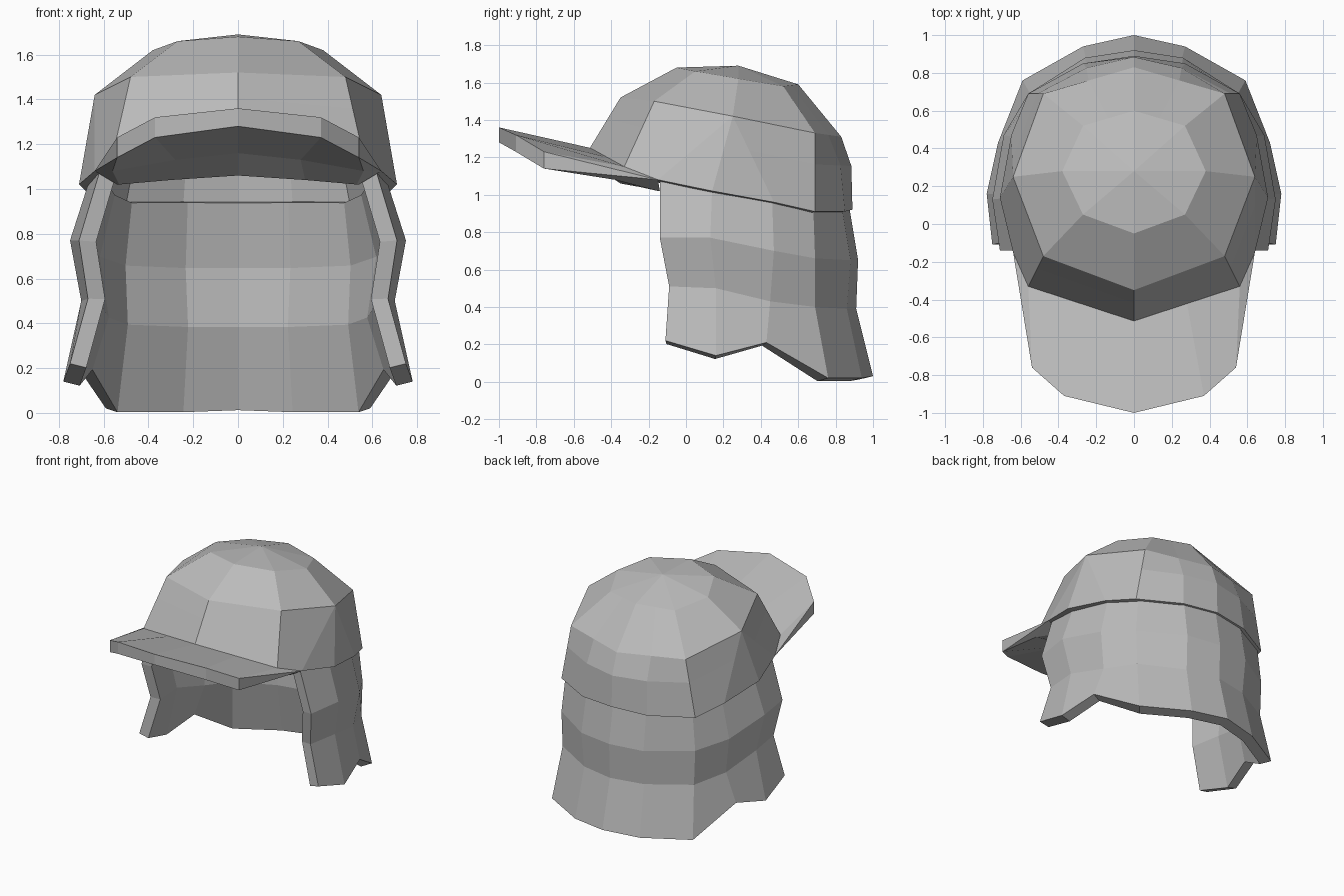
import bpy
import bmesh
from mathutils import Vector

cube = bpy.data.objects.get("Cube")
if cube:
    bpy.data.objects.remove(cube, do_unlink=True)

# Single cloth colour
cloth = bpy.data.materials.new("grey cloth")
cloth.use_nodes = True
grey = (0.5, 0.5, 0.5, 1.0)
cloth.diffuse_color = grey
cloth.node_tree.nodes["Principled BSDF"].inputs["Base Color"].default_value = grey


def mirrored(half):
    """Complete a half row of points across x = 0."""
    half = [Vector(p) for p in half]
    other = [Vector((-p.x, p.y, p.z)) for p in reversed(half) if p.x > 0]
    return half + other


def loft(name, rows, wrap_columns=False, wrap_rows=False, thickness=0.0):
    """Skin rows of points; repeated points collapse into fans."""
    bm = bmesh.new()
    grid = [[bm.verts.new(p) for p in row] for row in rows]
    row_count, column_count = len(grid), len(grid[0])
    for r in range(row_count if wrap_rows else row_count - 1):
        upper, lower = grid[r], grid[(r + 1) % row_count]
        for c in range(column_count if wrap_columns else column_count - 1):
            d = (c + 1) % column_count
            bm.faces.new((upper[c], lower[c], lower[d], upper[d]))
    bmesh.ops.remove_doubles(bm, verts=bm.verts[:], dist=0.001)
    if wrap_rows:
        bmesh.ops.holes_fill(bm, edges=bm.edges[:], sides=0)
        bmesh.ops.recalc_face_normals(bm, faces=bm.faces[:])
    mesh = bpy.data.meshes.new(name)
    bm.to_mesh(mesh)
    bm.free()
    mesh.materials.append(cloth)
    obj = bpy.data.objects.new(name, mesh)
    bpy.context.collection.objects.link(obj)
    if thickness:
        shell = obj.modifiers.new("shell", "SOLIDIFY")
        shell.thickness = thickness
        shell.offset = -1
        shell.use_even_offset = True
    return obj


def dome_ring(front, front_corner, side, back_corner, back):
    """Spread an eight-sided ring over the columns of the rim."""
    between = (Vector(back_corner) + Vector(back)) / 2
    return mirrored([front, front_corner, side, side, side,
                     back_corner, between, back])


# Cap: faceted dome widening to a tilted rim
apex = [Vector((0, 0.28, 1.69))] * 14
crown = dome_ring((0, -0.05, 1.68), (0.27, 0.05, 1.66), (0.38, 0.28, 1.62),
                  (0.27, 0.52, 1.58), (0, 0.6, 1.59))
brow = dome_ring((0, -0.35, 1.52), (0.48, -0.17, 1.5), (0.64, 0.25, 1.42),
                 (0.48, 0.69, 1.33), (0, 0.83, 1.31))
rim = mirrored([(0, -0.52, 1.24), (0.56, -0.33, 1.15), (0.64, -0.15, 1.08),
                (0.71, 0.14, 1.02), (0.65, 0.47, 0.96), (0.56, 0.69, 0.91),
                (0.27, 0.85, 0.91), (0, 0.89, 0.92)])
# Slight bulge at the back of the head
nape = [a.lerp(b, 0.4) for a, b in zip(brow, rim)]
for p in nape:
    if p.y > 0.75:
        p.y += 0.03
loft("cap", [apex, crown, brow, nape, rim], wrap_columns=True, thickness=0.07)

# Neck flap: open curtain around sides and back with a wavy hem
flap_rows = [
    [(0.62, -0.14, 1.07), (0.66, 0.14, 1.05), (0.62, 0.46, 0.99),
     (0.53, 0.68, 0.95), (0.25, 0.83, 0.95), (0, 0.87, 0.95)],
    [(0.71, -0.14, 0.77), (0.75, 0.13, 0.77), (0.69, 0.47, 0.7),
     (0.56, 0.69, 0.66), (0.26, 0.88, 0.65), (0, 0.92, 0.65)],
    [(0.67, -0.09, 0.51), (0.7, 0.16, 0.5), (0.65, 0.45, 0.43),
     (0.55, 0.69, 0.4), (0.25, 0.86, 0.39), (0, 0.91, 0.39)],
    [(0.75, -0.11, 0.22), (0.78, 0.16, 0.14), (0.72, 0.43, 0.21),
     (0.59, 0.76, 0.02), (0.27, 0.94, 0.02), (0, 1.0, 0.03)],
]
loft("neck_flap", [mirrored(row) for row in flap_rows], thickness=0.075)

# Brim: closed wedge, each row running from its side tip to the middle
tip = (0.64, -0.15, 1.08)
brim_rows = [
    [tip, (0.56, -0.33, 1.15), (0.28, -0.42, 1.2), (0, -0.51, 1.25)],
    [tip, (0.54, -0.76, 1.23), (0.37, -0.91, 1.32), (0, -1.0, 1.36)],
    [tip, (0.54, -0.76, 1.14), (0.37, -0.91, 1.23), (0, -1.0, 1.28)],
    [tip, (0.56, -0.38, 1.08), (0.28, -0.42, 1.13), (0, -0.5, 1.16)],
    [(0.54, -0.14, 1.02), (0.53, -0.15, 1.02), (0.3, -0.24, 1.04), (0, -0.35, 1.06)],
]
loft("brim", [mirrored(row) for row in brim_rows], wrap_rows=True)
